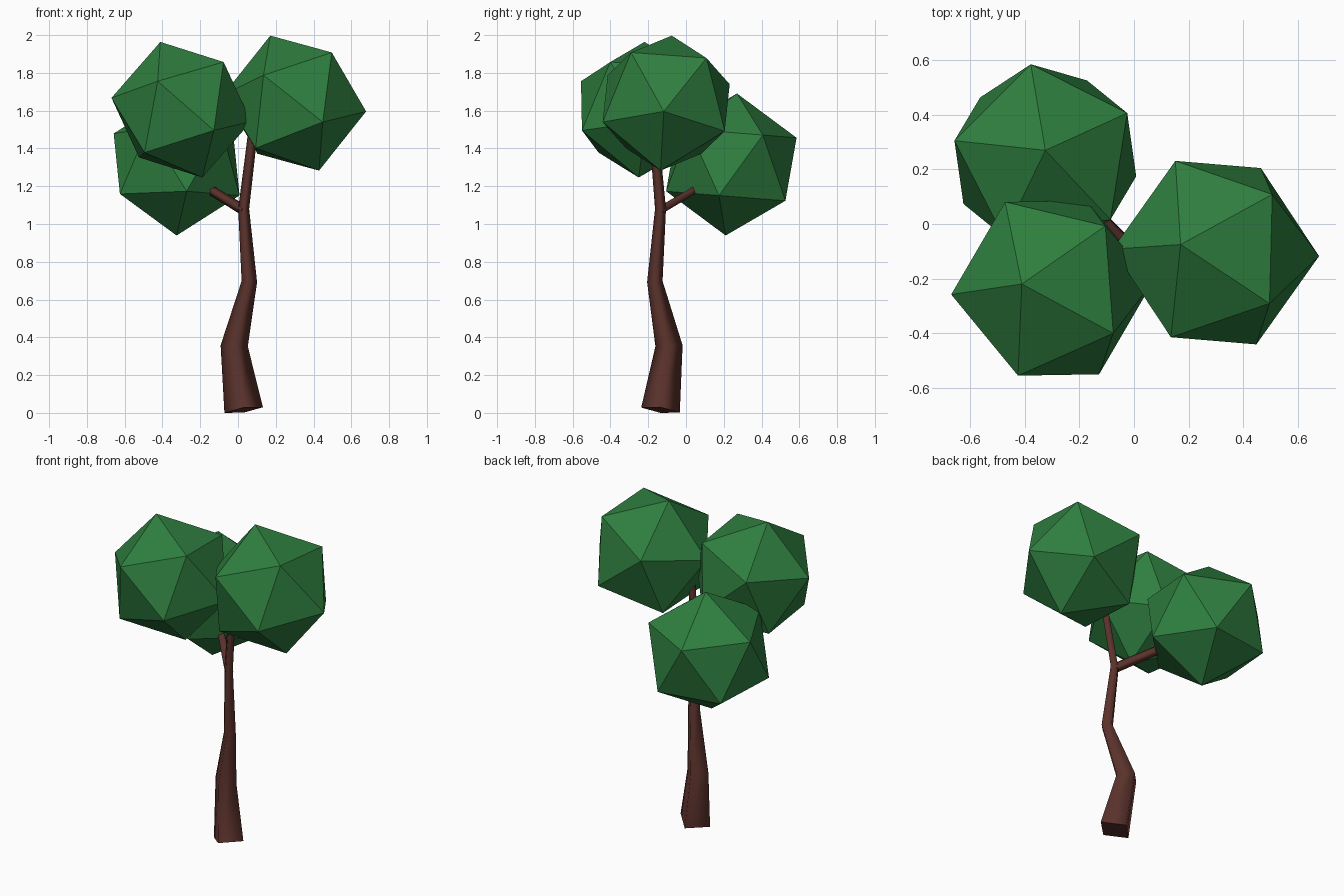
import bpy, bmesh
from mathutils import Vector, Matrix

if "Cube" in bpy.data.objects:
    bpy.data.objects.remove(bpy.data.objects["Cube"])


def material(name, rgb):
    mat = bpy.data.materials.new(name)
    mat.use_nodes = True
    mat.diffuse_color = (*rgb, 1)
    bsdf = next(n for n in mat.node_tree.nodes if n.type == "BSDF_PRINCIPLED")
    bsdf.inputs["Base Color"].default_value = (*rgb, 1)
    bsdf.inputs["Roughness"].default_value = 0.9
    return mat


leaf_green = material("leaf green", (0.028, 0.21, 0.05))
bark_brown = material("bark brown", (0.105, 0.032, 0.025))


def add_object(name, bm, mat):
    mesh = bpy.data.meshes.new(name)
    bmesh.ops.recalc_face_normals(bm, faces=bm.faces)
    bm.to_mesh(mesh)
    bm.free()
    mesh.materials.append(mat)
    obj = bpy.data.objects.new(name, mesh)
    bpy.context.collection.objects.link(obj)
    return obj


def limb(name, points, radii):
    """Four-sided tapering tube with smooth sides and flat ends."""
    bm = bmesh.new()
    pts = [Vector(p) for p in points]
    rings = []
    for i, (p, r) in enumerate(zip(pts, radii)):
        before = (p - pts[i - 1]).normalized() if i else Vector()
        after = (pts[i + 1] - p).normalized() if i + 1 < len(pts) else Vector()
        axis = (before + after).normalized()
        side = Vector((0, 1, 0)).cross(axis).normalized()
        front = axis.cross(side)
        rings.append([bm.verts.new(p + d * r) for d in (side, front, -side, -front)])
    for low, high in zip(rings, rings[1:]):
        for k in range(4):
            j = (k + 1) % 4
            bm.faces.new((low[k], low[j], high[j], high[k])).smooth = True
    bm.faces.new(rings[0])
    bm.faces.new(rings[-1])
    return add_object(name, bm, bark_brown)


def foliage(name, center, radius, top, neighbour):
    """Flat-shaded icosahedron turned by one corner and its neighbour."""
    z = Vector(top).normalized()
    y = z.cross(Vector(neighbour)).normalized()
    x = y.cross(z)
    turn = Matrix((x, y, z)).transposed().to_4x4()
    bm = bmesh.new()
    bmesh.ops.create_icosphere(bm, subdivisions=1, radius=radius,
                               matrix=Matrix.Translation(center) @ turn)
    return add_object(name, bm, leaf_green)


# Trunk bending up into the left crown
limb("trunk",
     [(0.03, -0.135, 0.015), (-0.02, -0.09, 0.355), (0.06, -0.165, 0.695),
      (0.03, -0.135, 1.08), (0.065, -0.16, 1.37), (0.085, -0.175, 1.55)],
     [0.103, 0.072, 0.041, 0.029, 0.026, 0.024])

# Side branch reaching into the back crown
limb("side_branch",
     [(0.035, -0.14, 1.07), (-0.12, 0.02, 1.165), (-0.18, 0.08, 1.2)],
     [0.028, 0.026, 0.025])

# Leaf crowns
foliage("left_crown", (0.30, -0.105, 1.64), 0.381, (-0.13, 0.03, 0.36), (0.19, -0.18, 0.26))
foliage("front_crown", (-0.30, -0.235, 1.605), 0.376, (-0.11, 0.015, 0.355), (0.22, -0.165, 0.265))
foliage("back_crown", (-0.325, 0.24, 1.315), 0.377, (0.0, 0.03, 0.375), (0.33, 0.183, 0.17))
